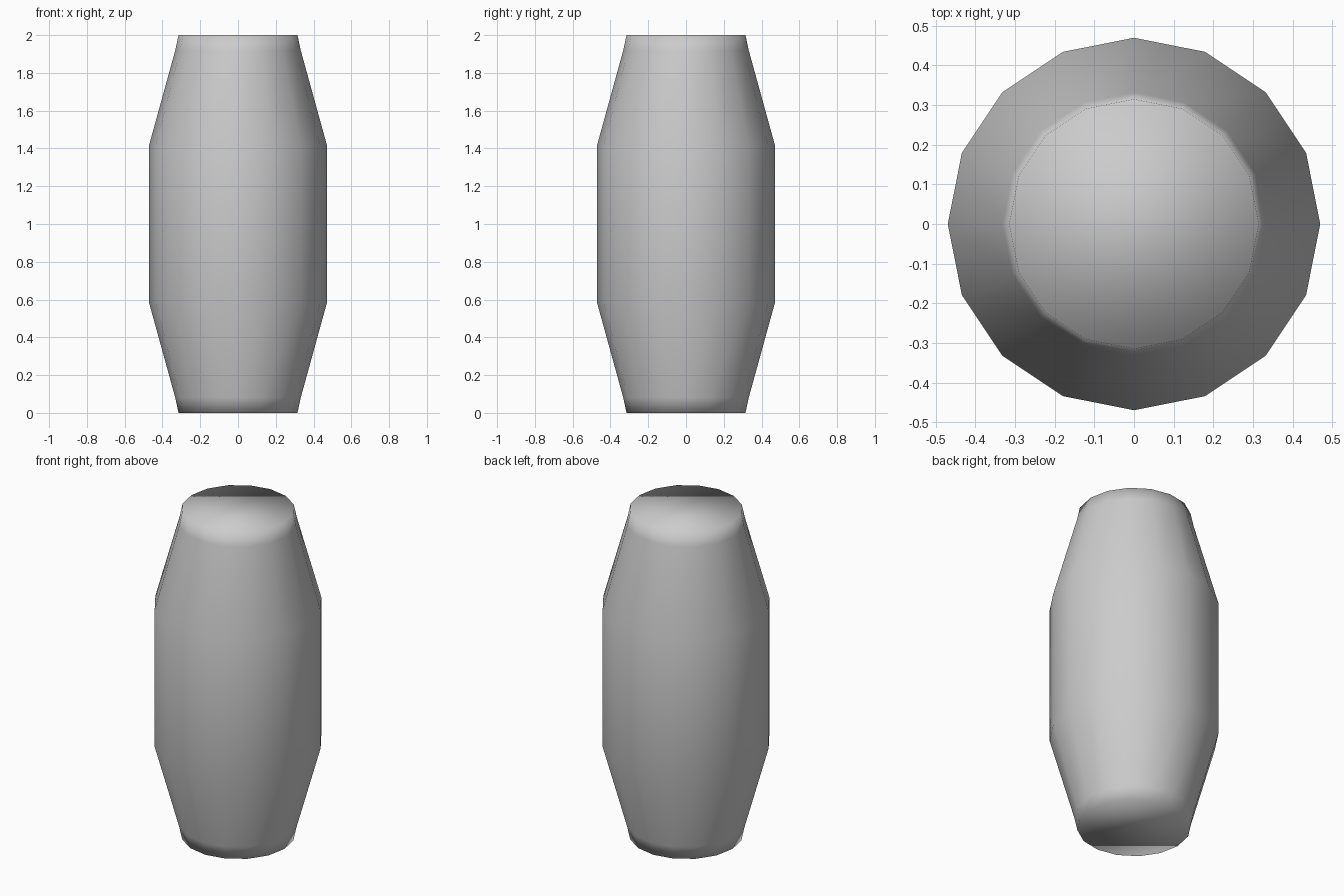
import bpy
import bmesh
from math import cos, sin, tau

cube = bpy.data.objects.get("Cube")
if cube:
    bpy.data.objects.remove(cube, do_unlink=True)

SIDES = 16
# Lower half of the barrel profile (radius, height), mirrored about mid height
HALF = [(0.315, 0.0), (0.332, 0.08), (0.47, 0.58)]
PROFILE = HALF + [(r, 2 - z) for r, z in reversed(HALF)]

# Single grey material
grey = bpy.data.materials.new("plain grey")
grey.use_nodes = True
colour = (0.6, 0.6, 0.6, 1)
grey.diffuse_color = colour
grey.node_tree.nodes["Principled BSDF"].inputs["Base Color"].default_value = colour

# Barrel body: stacked rings, bridged with quads and closed by flat caps
bm = bmesh.new()
rings = [[bm.verts.new((r * cos(tau * i / SIDES), r * sin(tau * i / SIDES), z))
          for i in range(SIDES)] for r, z in PROFILE]
for low, high in zip(rings, rings[1:]):
    for i in range(SIDES):
        j = (i + 1) % SIDES
        bm.faces.new((low[i], low[j], high[j], high[i]))
bm.faces.new(rings[0][::-1])
bm.faces.new(rings[-1])

# Shaded smooth all over, including the rims
for face in bm.faces:
    face.smooth = True

mesh = bpy.data.meshes.new("barrel_body")
bm.to_mesh(mesh)
bm.free()
mesh.materials.append(grey)
barrel = bpy.data.objects.new("barrel_body", mesh)
bpy.context.collection.objects.link(barrel)
